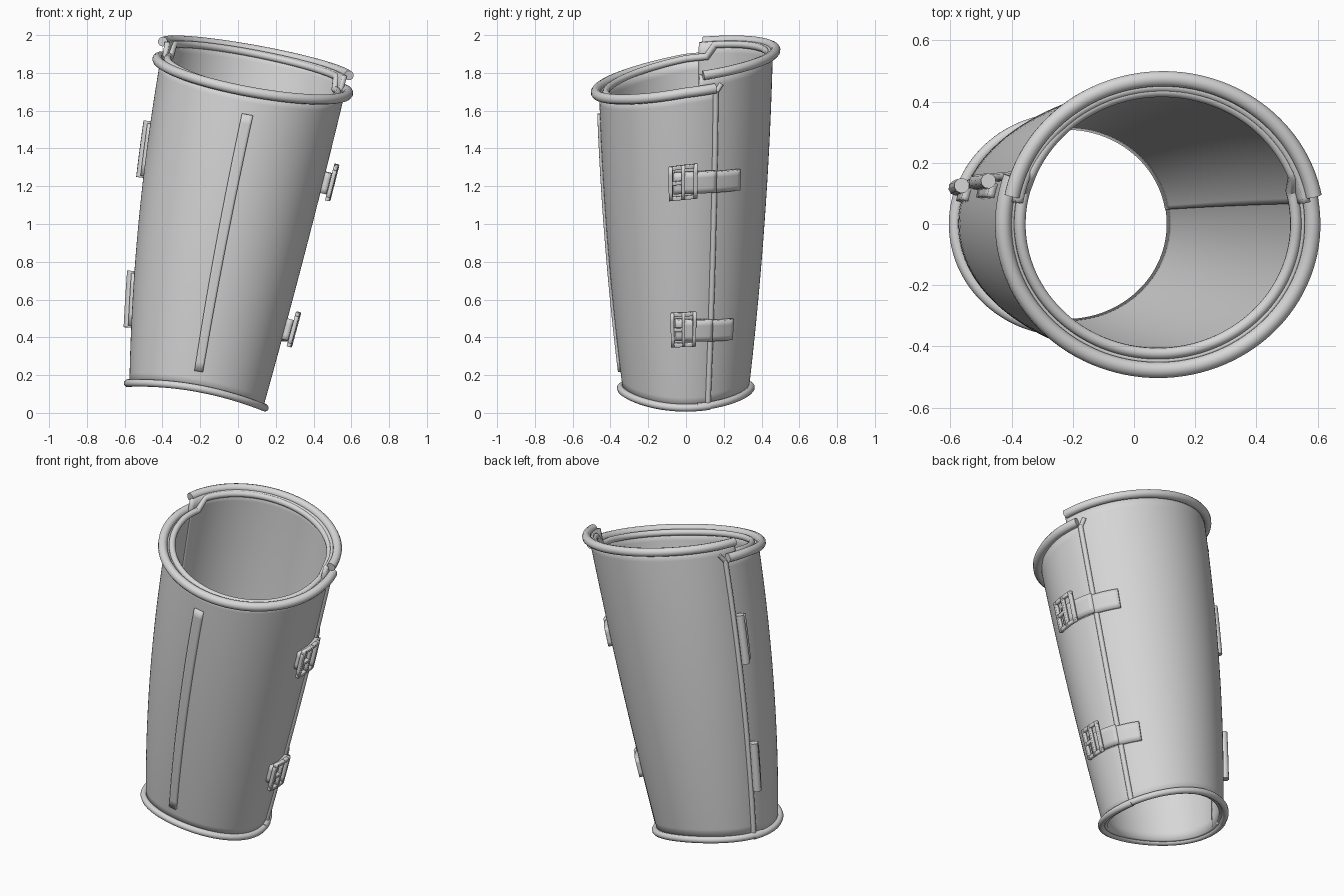
import bpy
import bmesh
from math import radians, sin, cos
from mathutils import Vector

cube = bpy.data.objects.get("Cube")
if cube:
    bpy.data.objects.remove(cube, do_unlink=True)

SHADE = (0.68, 0.68, 0.68, 1)
grey = bpy.data.materials.new("plain grey metal")
grey.use_nodes = True
grey.diffuse_color = SHADE
grey.node_tree.nodes["Principled BSDF"].inputs["Base Color"].default_value = SHADE


def surface(angle, t, out=0.0):
    """Point on the leaning, tapered guard: angle in degrees, t from bottom to top."""
    a = radians(angle)
    c, s = cos(a), sin(a)
    center = -0.222 + 0.25 * t + 0.05 * t * t
    rx = 0.353 + 0.22 * t - 0.085 * t * t + out
    ry = 0.335 + 0.2 * t - 0.075 * t * t + out
    low = 0.085 - 0.065 * c + 0.04 * s * s
    high = 1.785 - 0.09 * c + (0.055 if s > 0 else 0.088) * s
    return Vector((center + rx * c, ry * s, low + t * (high - low)))


def finish(obj):
    obj.data.materials.clear()
    obj.data.materials.append(grey)
    bpy.ops.object.select_all(action="DESELECT")
    obj.select_set(True)
    bpy.context.view_layer.objects.active = obj
    if obj.type == "CURVE":
        bpy.ops.object.convert(target="MESH")
    bpy.ops.object.shade_smooth_by_angle(angle=radians(40))


def plate(name, a0, a1, t0, t1, out, thick, na=4, nt=4, drop=0.0):
    """Curved slab whose outer face sits at the given offset."""
    bm = bmesh.new()
    bmesh.ops.create_grid(bm, x_segments=na, y_segments=nt, size=0.5)
    for v in bm.verts:
        u, w = v.co.x + 0.5, v.co.y + 0.5
        v.co = surface(a0 + u * (a1 - a0), t0 + w * (t1 - t0) - u * drop, out)
    mesh = bpy.data.meshes.new(name)
    bm.to_mesh(mesh)
    bm.free()
    obj = bpy.data.objects.new(name, mesh)
    bpy.context.collection.objects.link(obj)
    mod = obj.modifiers.new("thickness", "SOLIDIFY")
    mod.thickness = thick
    mod.offset = -1
    finish(obj)


def tube(name, points, radius, closed=False):
    curve = bpy.data.curves.new(name, "CURVE")
    curve.dimensions = "3D"
    curve.bevel_depth = radius
    curve.bevel_resolution = 3
    curve.use_fill_caps = True
    spline = curve.splines.new("POLY")
    spline.points.add(len(points) - 1)
    for p, co in zip(spline.points, points):
        p.co = (*co, 1)
    spline.use_cyclic_u = closed
    obj = bpy.data.objects.new(name, curve)
    bpy.context.collection.objects.link(obj)
    finish(obj)


def arc(a0, a1, t, out, n=72):
    return [surface(a0 + (a1 - a0) * i / n, t, out) for i in range(n + 1)]


def upright(angle, t0, t1, out, n=24):
    return [surface(angle, t0 + (t1 - t0) * i / n, out) for i in range(n + 1)]


# Two overlapping shells
TOP = 1.047
plate("front_shell", 160, 380, 0, 1, 0, 0.025, 90, 28)
plate("back_shell", 9, 171, 0.003, TOP, -0.002, 0.026, 70, 28)

# Rolled rims
tube("front_top_rim", arc(161, 379, 1, 0.017), 0.027)
tube("back_top_rim", arc(11, 169, TOP, 0.012), 0.026)
tube("front_bottom_rim", arc(159, 381, 0.004, 0.01), 0.02)
tube("back_bottom_rim", arc(10, 170, 0.006, 0.008), 0.02)

# Inner lip, stepping up where it meets the back shell
lip = arc(165, 375, 1.0, -0.037) + arc(21, 159, TOP - 0.012, -0.028)
tube("inner_lip", lip, 0.019, True)

# Raised seam edges down both sides
for side, angle in (("left", 20), ("right", 160)):
    tube(side + "_seam", upright(angle, 0, 0.99, 0.002), 0.015)
    flare = angle + (4 if side == "left" else -4)
    tube(side + "_seam_flare", [surface(angle, 0.985, 0), surface(flare, 1.01, 0)], 0.013)

# Front rib
plate("front_rib", 266.4, 273.2, 0.06, 0.925, 0.014, 0.02, 4, 28)

# Buckles and straps on the left side
for level, t in (("upper", 0.716), ("lower", 0.25)):
    h, w = 0.054, 0.011
    bars = {
        "front": (-10.5, -8.2, t - h, t + h),
        "back": (4.7, 7, t - h, t + h),
        "top": (-10.5, 7, t + h - w, t + h),
        "bottom": (-10.5, 7, t - h, t - h + w),
        "middle": (-2.6, -0.6, t - h, t + h),
        "prong": (-9, -1, t - 0.005, t + 0.005),
    }
    for part, box in bars.items():
        plate(f"{level}_buckle_{part}", *box, 0.064, 0.022)
    plate(level + "_strap", -8, 20, t - 0.033, t + 0.033, 0.036, 0.034, 10, 4, 0.01)
    plate(level + "_strap_tail", 18, 39, t - 0.042, t + 0.022, 0.022, 0.032, 8, 4, 0.01)

# Hinges on the right side
for level, t in (("upper", 0.717), ("lower", 0.26)):
    tube(level + "_hinge_pin", upright(163, t - 0.086, t + 0.086, 0.034, 6), 0.025)
    plate(level + "_hinge_leaf", 163, 169, t - 0.08, t + 0.08, 0.024, 0.024)
